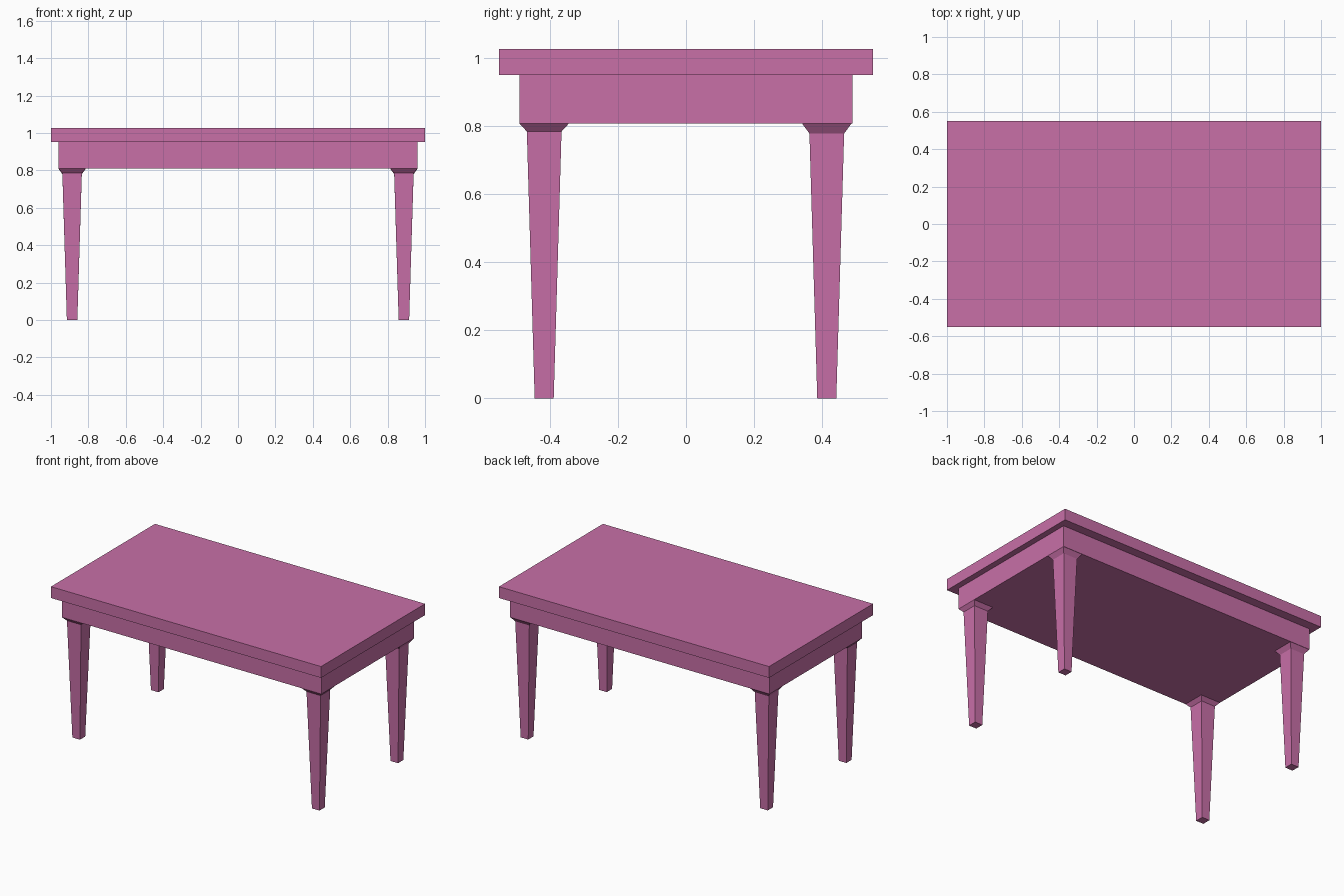
import bpy, bmesh

if "Cube" in bpy.data.objects:
    bpy.data.objects.remove(bpy.data.objects["Cube"])

mat = bpy.data.materials.new("pink_paint")
mat.diffuse_color = (0.58, 0.16, 0.39, 1)
mat.use_nodes = True
mat.node_tree.nodes["Principled BSDF"].inputs["Base Color"].default_value = mat.diffuse_color


def loft(name, cx, cy, sections):
    """Closed rectangular column through (z, half_x, half_y) sections."""
    bm = bmesh.new()
    rings = [[bm.verts.new((cx + sx * hx, cy + sy * hy, z))
              for sx, sy in ((-1, -1), (1, -1), (1, 1), (-1, 1))]
             for z, hx, hy in sections]
    bm.faces.new(rings[0][::-1])
    bm.faces.new(rings[-1])
    for a, b in zip(rings, rings[1:]):
        for i in range(4):
            j = (i + 1) % 4
            bm.faces.new((a[i], a[j], b[j], b[i]))
    mesh = bpy.data.meshes.new(name)
    bm.to_mesh(mesh)
    bm.free()
    mesh.materials.append(mat)
    obj = bpy.data.objects.new(name, mesh)
    bpy.context.collection.objects.link(obj)
    return obj


# Overhanging slab and the solid apron below it
loft("table_top", 0, 0, [(0.951, 1.0, 0.55), (1.027, 1.0, 0.55)])
loft("apron", 0, 0, [(0.809, 0.96, 0.489), (0.951, 0.96, 0.489)])

# Tapered legs flaring into a collar; the back collars are slightly deeper
for row, y, collar_z in (("front", -0.417, 0.785), ("back", 0.414, 0.779)):
    for side, x in (("left", -0.887), ("right", 0.887)):
        loft(f"{row}_{side}_leg", x, y, [(0, 0.028, 0.028),
                                         (collar_z, 0.052, 0.051),
                                         (0.809, 0.073, 0.073)])
